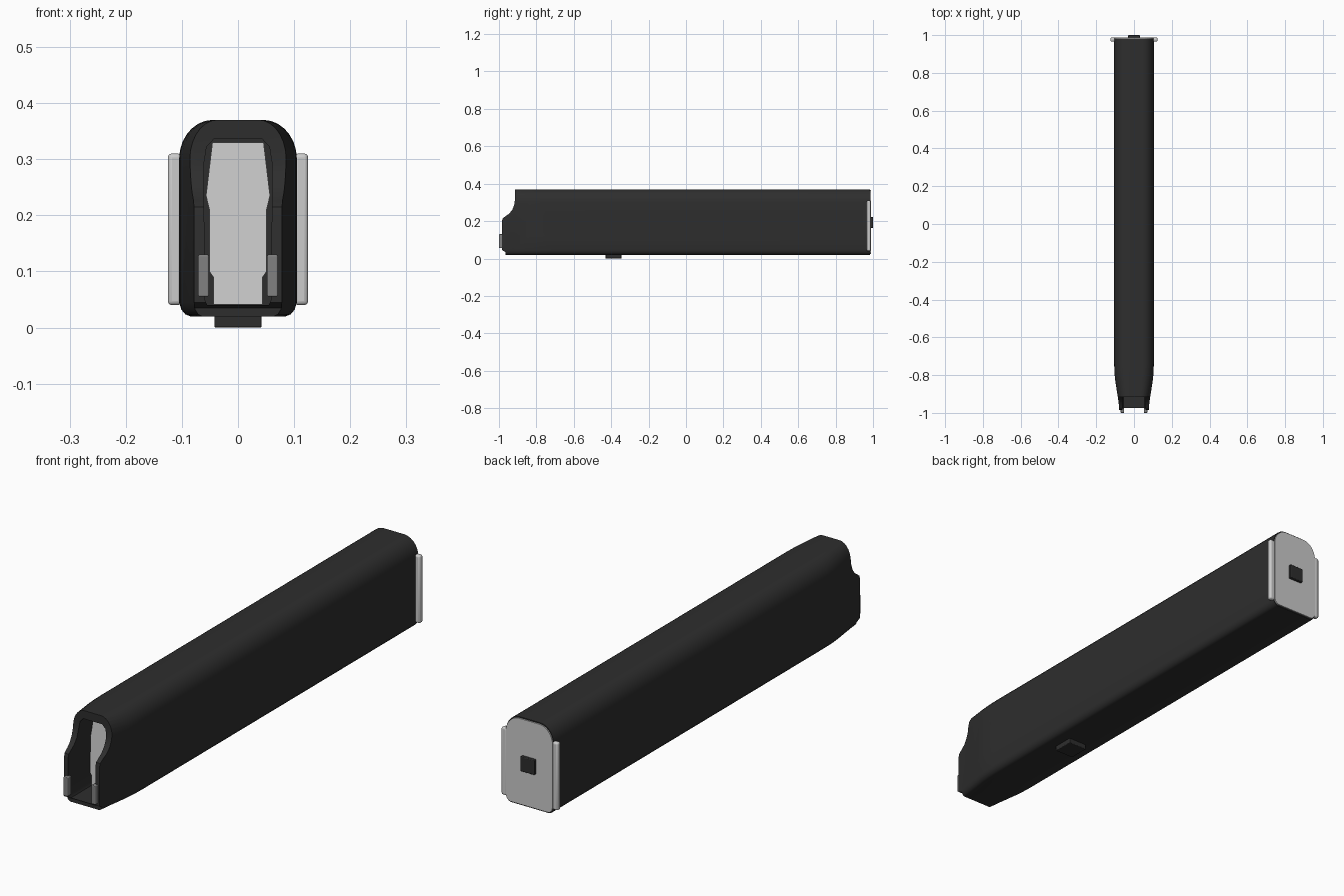
import bpy, bmesh, math
from mathutils import Vector

if "Cube" in bpy.data.objects:
    bpy.data.objects.remove(bpy.data.objects["Cube"])


def material(name, v):
    m = bpy.data.materials.new(name)
    m.diffuse_color = (v, v, v, 1)
    m.use_nodes = True
    m.node_tree.nodes["Principled BSDF"].inputs["Base Color"].default_value = m.diffuse_color
    return m


BLACK = material("black_polymer", 0.027)
STEEL = material("light_steel", 0.60)
GREY = material("worn_grey", 0.22)


def finish(name, bm, mat, bevel=0):
    bmesh.ops.recalc_face_normals(bm, faces=bm.faces)
    me = bpy.data.meshes.new(name)
    bm.to_mesh(me)
    bm.free()
    ob = bpy.data.objects.new(name, me)
    bpy.context.collection.objects.link(ob)
    me.materials.append(mat)
    if bevel:
        mod = ob.modifiers.new("bevel", 'BEVEL')
        mod.width, mod.segments = bevel, 3
    return ob


def loft(name, rings, mat, bevel=0):
    bm = bmesh.new()
    vr = [[bm.verts.new(p) for p in r] for r in rings]
    n = len(vr[0])
    for a, b in zip(vr, vr[1:]):
        for i in range(n):
            j = (i + 1) % n
            bm.faces.new((a[i], a[j], b[j], b[i]))
    bm.faces.new(vr[0])
    bm.faces.new(vr[-1])
    return finish(name, bm, mat, bevel)


def box(name, x0, x1, y0, y1, z0, z1, mat, bevel=0):
    rings = [[(x0, y, z0), (x1, y, z0), (x1, y, z1), (x0, y, z1)] for y in (y0, y1)]
    return loft(name, rings, mat, bevel)


def activate(ob):
    bpy.ops.object.select_all(action='DESELECT')
    ob.select_set(True)
    bpy.context.view_layer.objects.active = ob


def cut(ob, cutter):
    mod = ob.modifiers.new("cut", 'BOOLEAN')
    mod.operation, mod.solver, mod.object = 'DIFFERENCE', 'EXACT', cutter
    activate(ob)
    bpy.ops.object.modifier_apply(modifier=mod.name)
    bpy.data.objects.remove(cutter)


def mirrored(half):
    return half + [(-x, z) for x, z in reversed(half)]


# Cross-section: rounded top corners, small rounded bottom corners
half = [(0.085, 0.02), (0.094, 0.0235), (0.101, 0.032), (0.105, 0.045)]
for i in range(8):
    t = math.radians(90 * i / 7)
    half.append((0.045 + 0.06 * math.cos(t), 0.30 + 0.07 * math.sin(t)))
section = mirrored(half)

# Casing, tapering towards the mouth
stations = [(0.983, 1), (-0.74, 1), (-0.79, 0.985), (-0.83, 0.945),
            (-0.92, 0.81), (-0.96, 0.76), (-1.05, 0.70)]
casing = loft("casing", [[(x * s, y, z) for x, z in section] for y, s in stations], BLACK)

# Curved front edge of the mouth, cut in side profile
edge = [(-0.915, 0.42), (-0.915, 0.31), (-0.919, 0.285), (-0.929, 0.26), (-0.945, 0.24),
        (-0.965, 0.226), (-0.98, 0.215), (-0.984, 0.20), (-0.984, 0.045),
        (-0.965, 0.035), (-0.965, -0.02), (-1.2, -0.02), (-1.2, 0.42)]
cut(casing, loft("mouth_cutter", [[(x, y, z) for y, z in edge] for x in (-0.3, 0.3)], BLACK))

# Hollow interior with rounded top
hollow = mirrored([(0.055, 0.04), (0.059, 0.05), (0.061, 0.29), (0.056, 0.322), (0.042, 0.337)])
cut(casing, loft("hollow_cutter", [[(x, y, z) for x, z in hollow] for y in (-1.2, -0.5)], BLACK))

# Two long grooves on each side
for side in (-1, 1):
    for z in (0.135, 0.235):
        bm = bmesh.new()
        bmesh.ops.create_uvsphere(bm, u_segments=16, v_segments=9, radius=0.018)
        for v in bm.verts:
            x, y, h = v.co
            v.co = Vector((side * 0.1085 + x * 0.65, h + (0.922 if h > 0 else -0.84), z + y))
        cut(casing, finish("groove_cutter", bm, BLACK))
activate(casing)
bpy.ops.object.shade_smooth_by_angle(angle=math.radians(32))

# Follower seen inside the mouth
fol = mirrored([(0.044, 0.041), (0.044, 0.09), (0.051, 0.10), (0.051, 0.21), (0.057, 0.235), (0.057, 0.33)])
fol = [(x * (0.8 if z > 0.32 else 1), z) for x, z in fol]
loft("follower", [[(x, y + 0.02 * min(1, max(0, (z - 0.2) / 0.06)) if y < -0.8 else y, z)
                   for x, z in fol] for y in (-0.86, -0.55)], STEEL)

# Worn tips of the mouth walls
for side, word in ((-1, "left"), (1, "right")):
    xs = sorted((side * 0.052, side * 0.071))
    box("mouth_tip_" + word, *xs, -1.0, -0.975, 0.055, 0.13, GREY, 0.003)
    # Rolled edge of the floor plate
    rail = box("floor_plate_rail_" + word, *sorted((side * 0.100, side * 0.125)),
               0.966, 0.987, 0.04, 0.31, STEEL, 0.007)
    activate(rail)
    bpy.ops.object.shade_smooth_by_angle(angle=math.radians(40))

# Floor plate closing the rear, with its button
loft("floor_plate", [[(x * 0.985, y, 0.195 + (z - 0.195) * 0.975) for x, z in section]
                     for y in (0.97, 0.988)], STEEL)
box("floor_plate_button", -0.031, 0.031, 0.98, 1.0, 0.163, 0.222, BLACK, 0.003)

# Catch under the casing
box("catch", -0.042, 0.042, -0.43, -0.345, 0.0, 0.03, BLACK, 0.003)
